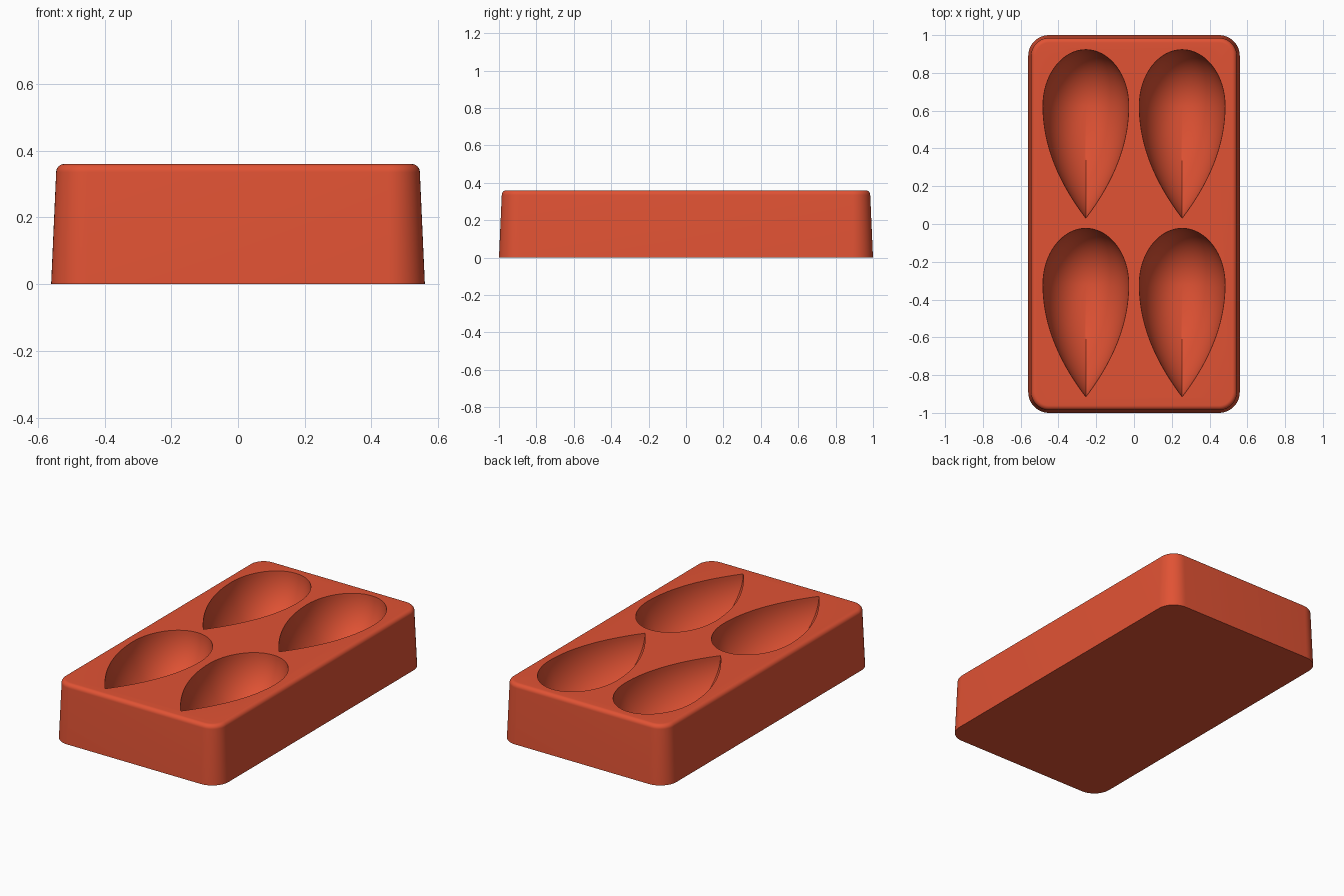
import bpy, bmesh
from math import sin, cos, pi, radians

cube = bpy.data.objects.get("Cube")
if cube:
    bpy.data.objects.remove(cube, do_unlink=True)

HEIGHT = 0.36
FILLET = 0.025
DRAFT = 0.015          # inward lean of the walls over the full height
HALF_X, HALF_Y, CORNER = 0.56, 1.0, 0.11

red = bpy.data.materials.new("terracotta red")
red.use_nodes = True
COLOR = (0.75, 0.085, 0.034, 1)
red.diffuse_color = COLOR
red.node_tree.nodes["Principled BSDF"].inputs["Base Color"].default_value = COLOR


def make_object(name, bm):
    bmesh.ops.recalc_face_normals(bm, faces=bm.faces)
    mesh = bpy.data.meshes.new(name)
    bm.to_mesh(mesh)
    bm.free()
    mesh.materials.append(red)
    obj = bpy.data.objects.new(name, mesh)
    bpy.context.collection.objects.link(obj)
    return obj


def bridge(bm, a, b):
    n = len(a)
    for i in range(n):
        bm.faces.new((a[i], a[(i + 1) % n], b[(i + 1) % n], b[i]))


def rounded_ring(bm, inset, z, steps=12):
    """Rounded rectangle loop, pulled inward by inset."""
    radius = CORNER - inset
    ring = []
    for quarter, (sx, sy) in enumerate([(1, 1), (-1, 1), (-1, -1), (1, -1)]):
        for i in range(steps + 1):
            a = (quarter + i / steps) * pi / 2
            ring.append(bm.verts.new((sx * (HALF_X - CORNER) + radius * cos(a),
                                      sy * (HALF_Y - CORNER) + radius * sin(a), z)))
    return ring


def build_tray():
    bm = bmesh.new()
    rings = [rounded_ring(bm, 0, 0)]
    for i in range(9):   # filleted upper rim
        a = i / 8 * pi / 2
        rings.append(rounded_ring(bm, DRAFT + FILLET * (1 - cos(a)),
                                  HEIGHT - FILLET * (1 - sin(a))))
    for a, b in zip(rings, rings[1:]):
        bridge(bm, a, b)
    bm.faces.new(rings[0][::-1])
    bm.faces.new(rings[-1])
    return make_object("mold_tray", bm)


def teardrop_outline(width=0.227, head=0.297, tail=0.595, steps=32):
    """Half-ellipse head meeting a parabolic tail, around the widest point."""
    points = [(width * cos(i / steps * pi), head * sin(i / steps * pi))
              for i in range(steps + 1)]
    for i in range(1, 2 * steps):
        u = i / steps - 1            # left side down to the tip, then up the right
        s = 1 - abs(u)
        points.append((width * (1 - s * s) * (1 if u > 0 else -1), -tail * s))
    return points


def add_teardrop(bm, cx, cy, depth=0.29, rows=24):
    """Outline shrinking down to a rounded floor, with a keel at the front tip."""
    outline = teardrop_outline()

    def ring(scale, z):
        return [bm.verts.new((cx + x * scale, cy + y * scale, z)) for x, y in outline]

    rings = [ring(1, HEIGHT + 0.1)]
    for i in range(rows):
        a = i / rows * pi / 2
        rings.append(ring(cos(a), HEIGHT - depth * sin(a)))
    for a, b in zip(rings, rings[1:]):
        bridge(bm, a, b)
    bm.faces.new(rings[0])
    bottom = bm.verts.new((cx, cy, HEIGHT - depth))
    last = rings[-1]
    for j in range(len(last)):
        bm.faces.new((last[j], last[(j + 1) % len(last)], bottom))


tray = build_tray()

# Four teardrop cavities, two by two
bm = bmesh.new()
for x in (-0.255, 0.255):
    for y in (-0.32, 0.626):
        add_teardrop(bm, x, y)
cutter = make_object("cavity_cutter", bm)
cutter.hide_render = True

cut = tray.modifiers.new("cavities", 'BOOLEAN')
cut.operation = 'DIFFERENCE'
cut.solver = 'EXACT'
cut.object = cutter

bpy.ops.object.select_all(action='DESELECT')
tray.select_set(True)
bpy.context.view_layer.objects.active = tray
bpy.ops.object.modifier_apply(modifier=cut.name)
bpy.data.objects.remove(cutter, do_unlink=True)
bpy.ops.object.shade_smooth_by_angle(angle=radians(35))
